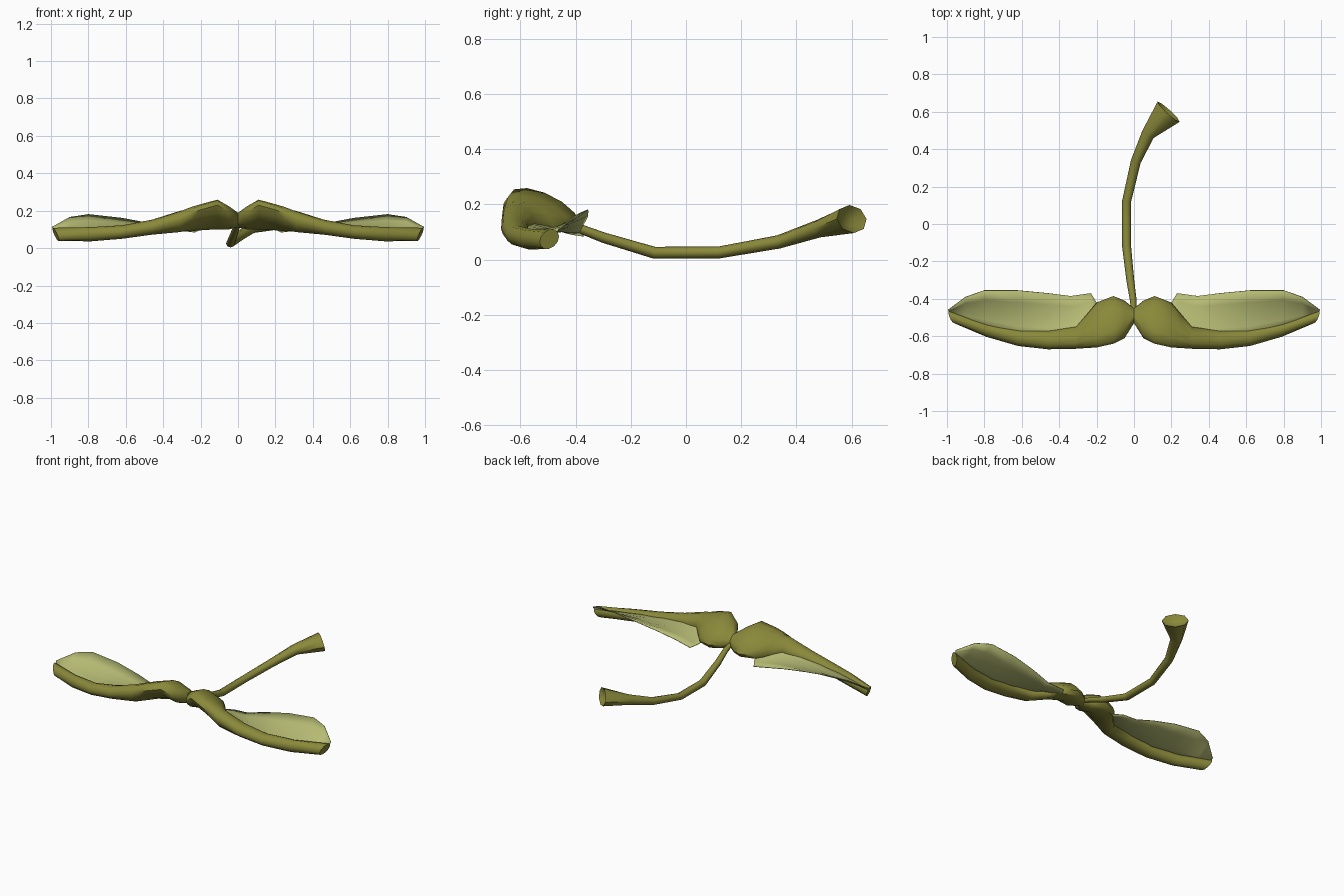
import bpy, bmesh, math
from mathutils import Vector

if "Cube" in bpy.data.objects:
    bpy.data.objects.remove(bpy.data.objects["Cube"])


def material(name, rgb):
    m = bpy.data.materials.new(name)
    m.diffuse_color = (*rgb, 1)
    m.use_nodes = True
    m.node_tree.nodes["Principled BSDF"].inputs["Base Color"].default_value = m.diffuse_color
    return m


OLIVE = material("olive_green", (0.255, 0.25, 0.042))
PALE = material("pale_green", (0.47, 0.50, 0.175))


def loft(name, rings, mat, closed=True, caps=True, angle=50):
    """Skin rows of points into one smooth object."""
    bm = bmesh.new()
    rows = [[bm.verts.new(p) for p in r] for r in rings]
    n = len(rows[0])
    for a, b in zip(rows, rows[1:]):
        for i in range(n if closed else n - 1):
            j = (i + 1) % n
            bm.faces.new((a[i], a[j], b[j], b[i]))
    if caps:
        bm.faces.new(rows[0])
        bm.faces.new(rows[-1])
    bmesh.ops.recalc_face_normals(bm, faces=bm.faces)
    me = bpy.data.meshes.new(name)
    bm.to_mesh(me)
    bm.free()
    me.materials.append(mat)
    ob = bpy.data.objects.new(name, me)
    bpy.context.collection.objects.link(ob)
    bpy.ops.object.select_all(action='DESELECT')
    ob.select_set(True)
    bpy.context.view_layer.objects.active = ob
    bpy.ops.object.shade_smooth_by_angle(angle=math.radians(angle))
    return ob


# Seed and leading vein sections: x, front y, back y, low z, high z, tilt, x shear
SEED = [
    (0.00, -0.53, -0.45, 0.11, 0.19, 0.01, 0),
    (0.05, -0.61, -0.41, 0.10, 0.225, 0.03, 0),
    (0.11, -0.64, -0.385, 0.10, 0.26, 0.05, 0),
    (0.20, -0.66, -0.42, 0.095, 0.235, 0.04, 0),
    (0.25, -0.663, -0.48, 0.09, 0.22, 0.03, 0),
    (0.31, -0.667, -0.55, 0.085, 0.20, 0.01, 0),
    (0.46, -0.67, -0.57, 0.072, 0.152, 0, 0),
    (0.62, -0.652, -0.565, 0.05, 0.122, 0, 0),
    (0.79, -0.603, -0.53, 0.036, 0.112, 0, 0),
    (0.975, -0.53, -0.46, 0.038, 0.11, -0.01, 0.018),
]
# Wing rows: x inner, y inner, z inner, x outer, y outer, z outer
WING = [
    (0.18, -0.52, 0.15, 0.20, -0.42, 0.10),
    (0.24, -0.56, 0.155, 0.23, -0.37, 0.085),
    (0.32, -0.61, 0.15, 0.34, -0.385, 0.10),
    (0.46, -0.62, 0.125, 0.46, -0.37, 0.13),
    (0.62, -0.61, 0.10, 0.62, -0.355, 0.16),
    (0.79, -0.565, 0.09, 0.80, -0.355, 0.18),
    (0.90, -0.52, 0.09, 0.90, -0.39, 0.165),
    (0.985, -0.47, 0.095, 0.995, -0.46, 0.112),
]

for side, s in (("right", 1), ("left", -1)):
    # Seed body running out into the thick vein
    rings = []
    for x, yf, yb, z0, z1, tilt, shear in SEED:
        cy, ry, cz = (yf + yb) / 2, (yb - yf) / 2, (z0 + z1) / 2
        rz = math.sqrt(((z1 - z0) / 2) ** 2 - tilt ** 2)
        ring = []
        for k in range(12):
            c, d = math.cos(k * math.tau / 12), math.sin(k * math.tau / 12)
            ring.append((s * (x + shear * (c + d) * 0.7), cy + ry * c, cz + rz * d - tilt * c))
        rings.append(ring)
    loft(side + "_seed", rings, OLIVE)

    # Papery wing, sagging slightly in the middle
    rows = []
    for xi, yi, zi, xo, yo, zo in WING:
        a, b = Vector((s * xi, yi, zi)), Vector((s * xo, yo, zo))
        row = []
        for k in range(5):
            t = k / 4
            p = a.lerp(b, t)
            p.z -= 0.07 * (b - a).length * math.sin(math.pi * t)
            row.append(p)
        rows.append(row)
    wing = loft(side + "_wing", rows, PALE, closed=False, caps=False)
    sol = wing.modifiers.new("thin", 'SOLIDIFY')
    sol.thickness, sol.offset = 0.004, 0

# Stem: centre path and radius
STEM = [
    ((0.0, -0.49, 0.145), 0.012), ((-0.005, -0.40, 0.118), 0.018),
    ((-0.02, -0.30, 0.08), 0.021), ((-0.04, -0.115, 0.025), 0.024),
    ((-0.04, 0.12, 0.026), 0.024), ((0.01, 0.335, 0.064), 0.027),
    ((0.075, 0.48, 0.112), 0.036), ((0.185, 0.60, 0.147), 0.08),
    ((0.168, 0.585, 0.143), 0.03),
]
pts = [Vector(p) for p, r in STEM]
rings = []
for i, (p, r) in enumerate(STEM):
    d = (pts[min(i + 1, 7)] - pts[max(min(i, 7) - 1, 0)]).normalized()
    u = d.cross(Vector((0, 0, 1))).normalized()
    v = u.cross(d)
    fl = 0.65 if i == 7 else 0.9  # flared end is flattened
    rings.append([pts[i] + r * (u * math.cos(a) + v * math.sin(a) * fl)
                  for a in (k * math.tau / 8 for k in range(8))])
loft("stem", rings, OLIVE)
